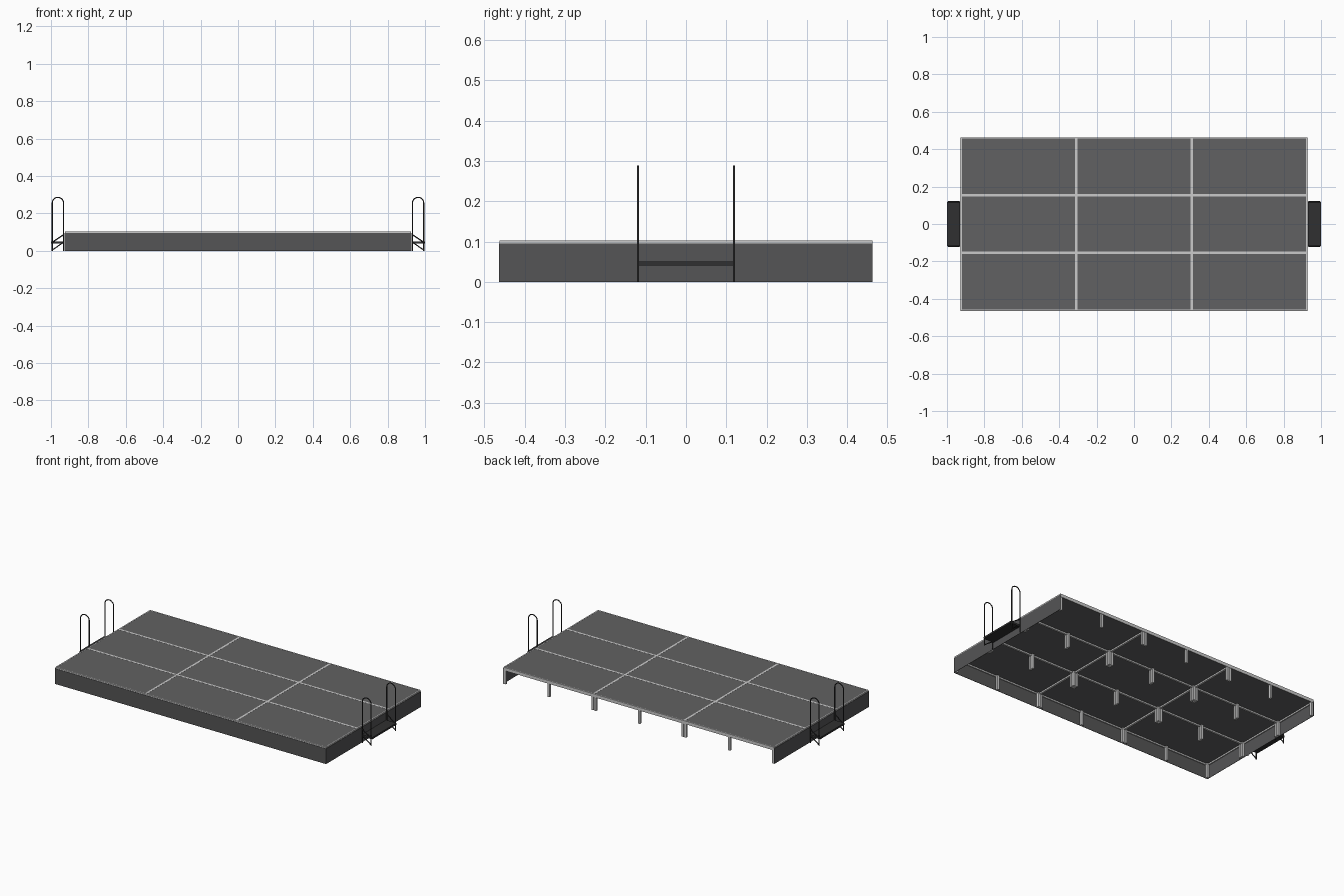
import bpy, bmesh, math
from mathutils import Matrix, Vector

if "Cube" in bpy.data.objects:
    bpy.data.objects.remove(bpy.data.objects["Cube"])

NX, NY = 3, 3
W, D = 1.85 / NX, 0.925 / NY          # one deck module
HX, HY = 0.925, 0.4625
TOP = 0.103


def material(name, v):
    m = bpy.data.materials.new(name)
    m.diffuse_color = (v, v, v * 1.02, 1)
    m.use_nodes = True
    m.node_tree.nodes["Principled BSDF"].inputs["Base Color"].default_value = m.diffuse_color
    return m


DECK = material("dark_deck", 0.12)
CLOTH = material("skirt_cloth", 0.09)
METAL = material("black_metal", 0.03)


def boxes(name, spans, mat=None):
    """One object from a list of (min corner, max corner) boxes."""
    bm = bmesh.new()
    for lo, hi in spans:
        lo, hi = Vector(lo), Vector(hi)
        m = Matrix.Translation((lo + hi) / 2) @ Matrix.Diagonal((*(hi - lo), 1))
        bmesh.ops.create_cube(bm, size=1, matrix=m)
    me = bpy.data.meshes.new(name)
    bm.to_mesh(me)
    bm.free()
    ob = bpy.data.objects.new(name, me)
    bpy.context.collection.objects.link(ob)
    if mat:
        me.materials.append(mat)
    return ob


def tube(name, pts, radius, mat):
    cu = bpy.data.curves.new(name, 'CURVE')
    cu.dimensions = '3D'
    cu.bevel_depth = radius
    cu.bevel_resolution = 2
    cu.use_fill_caps = True
    sp = cu.splines.new('POLY')
    sp.points.add(len(pts) - 1)
    for p, c in zip(sp.points, pts):
        p.co = (*c, 1)
    cu.materials.append(mat)
    ob = bpy.data.objects.new(name, cu)
    bpy.context.collection.objects.link(ob)
    return ob


# Deck modules: light rim frame, dark panel, six legs each
F, FB = 0.006, 0.083                   # rim width, rim underside
LEG = 0.014
for i in range(NX):
    for j in range(NY):
        x0, y0 = -HX + i * W, -HY + j * D
        x1, y1 = x0 + W, y0 + D
        tag = f"_{i}{j}"
        boxes("deck_frame" + tag, [
            ((x0, y0, FB), (x1, y0 + F, TOP)),
            ((x0, y1 - F, FB), (x1, y1, TOP)),
            ((x0, y0 + F, FB), (x0 + F, y1 - F, TOP)),
            ((x1 - F, y0 + F, FB), (x1, y1 - F, TOP))])
        boxes("deck_panel" + tag, [((x0 + F, y0 + F, 0.092), (x1 - F, y1 - F, 0.1025))], DECK)
        legs = []
        for lx in (x0 + 0.002, (x0 + x1 - LEG) / 2, x1 - LEG - 0.002):
            for ly in (y0 + 0.002, y1 - LEG - 0.002):
                legs.append(((lx, ly, 0), (lx + LEG, ly + LEG, 0.092)))
        boxes("deck_legs" + tag, legs)

# Skirts on front and both ends, back left open
T, SZ = 0.002, 0.095
boxes("front_skirt", [((-HX - T, -HY - T, 0), (HX + T, -HY, SZ))], CLOTH)
for s, side in ((-1, "left"), (1, "right")):
    a, b = sorted((s * HX, s * (HX + T)))
    boxes(side + "_skirt", [((a, -HY, 0), (b, HY, SZ))], CLOTH)

# End steps with looped handrails and diagonal braces
XI, XO, R = 0.933, 0.993, 0.003
for s, side in ((-1, "left"), (1, "right")):
    a, b = sorted((s * 0.930, s * 1.0))
    boxes(side + "_step_tread", [((a, -0.118, 0.040), (b, 0.118, 0.051))], METAL)
    for y, end in ((-0.119, "front"), (0.119, "back")):
        r, cx = (XO - XI) / 2, (XO + XI) / 2
        loop = [(s * XI, y, 0)]
        for k in range(13):
            t = math.pi * (1 - k / 12)
            loop.append((s * (cx + r * math.cos(t)), y, 0.256 + r * math.sin(t)))
        loop.append((s * XO, y, 0))
        rail = tube(f"{side}_{end}_handrail", loop, R, METAL)
        tube(f"{side}_{end}_lower_brace", [(s * XO, y, 0.004), (s * XI, y, 0.046)], R, METAL)
        tube(f"{side}_{end}_upper_brace", [(s * XO, y, 0.046), (s * XI, y, 0.086)], R, METAL)
